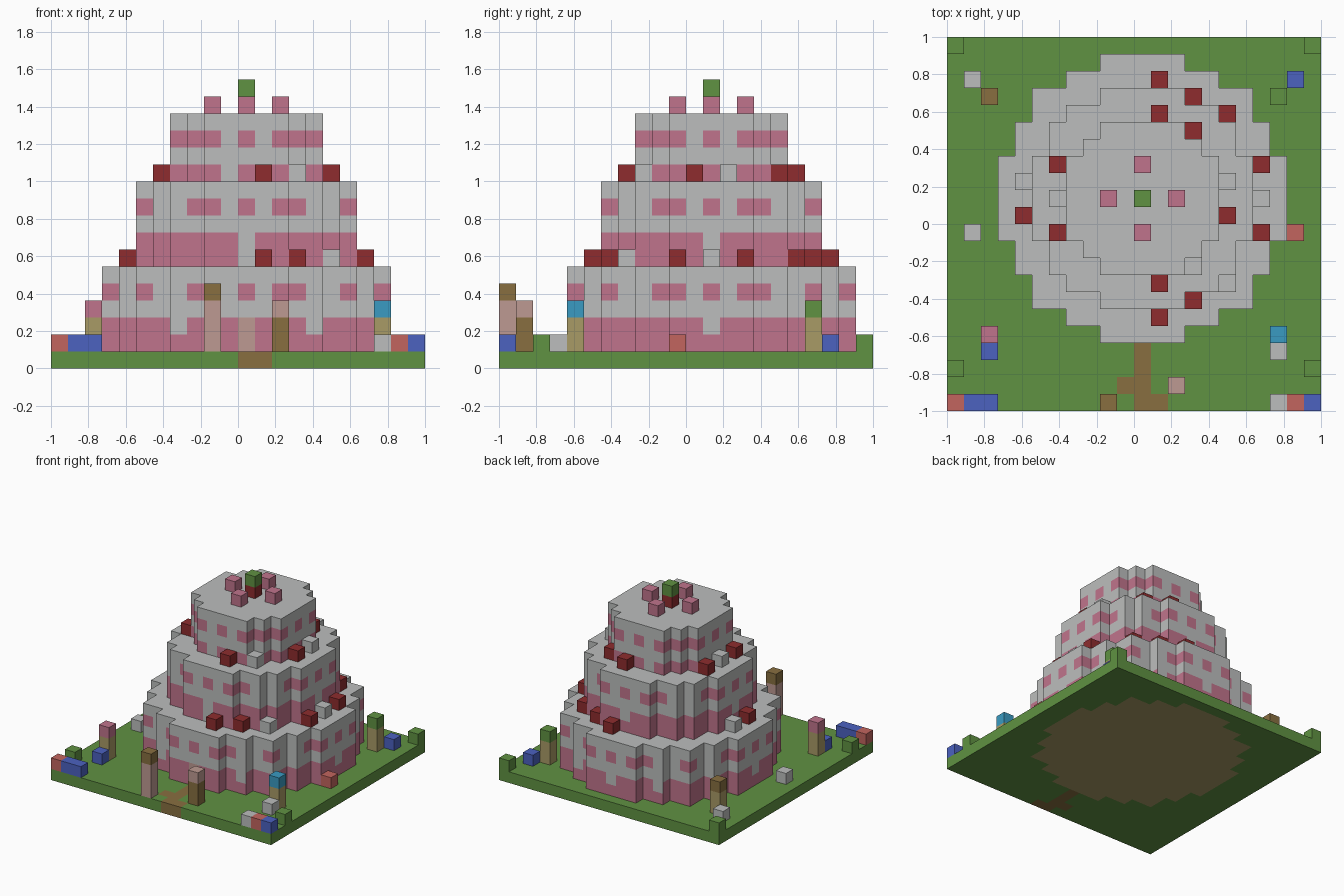
import bpy, bmesh
from mathutils import Vector

if "Cube" in bpy.data.objects:
    bpy.data.objects.remove(bpy.data.objects["Cube"], do_unlink=True)

N = 22            # blocks along the lawn
U = 2 / N         # block size
CX, CY = 11, 12   # block at the middle of the cake


def linear(c):
    c /= 255
    return c / 12.92 if c <= 0.04045 else ((c + 0.055) / 1.055) ** 2.4


def material(name, hexcode):
    rgb = [linear(v) for v in bytes.fromhex(hexcode)]
    m = bpy.data.materials.new(name)
    m.use_nodes = True
    m.diffuse_color = (*rgb, 1)
    m.node_tree.nodes["Principled BSDF"].inputs["Base Color"].default_value = (*rgb, 1)
    return m


PALETTE = {name: material(name, code) for name, code in {
    "white": "BCBEBD", "pink": "C0748C", "green": "609242", "cherry": "8E2C2E",
    "salmon": "C2655F", "blue": "4C62C0", "cyan": "3A9BC2", "tan": "A99B66",
    "brown": "886F40", "beige": "BE9A92"}.items()}

AXES = [Vector(v) for v in ((1, 0, 0), (0, 1, 0), (0, 0, 1))]


def build_blocks(name, cells, colour):
    """Outer skin of a set of blocks; colour(i, j, k, normal) names the material."""
    cells = set(cells)
    bm = bmesh.new()
    corners, names = {}, []

    def corner(p):
        key = tuple(round(c) for c in p)
        if key not in corners:
            corners[key] = bm.verts.new((key[0] * U - 1, key[1] * U - 1, key[2] * U))
        return corners[key]

    for cell in sorted(cells):
        for a in range(3):
            for side in (0, 1):
                n = AXES[a] * (2 * side - 1)
                if tuple(round(c) for c in Vector(cell) + n) in cells:
                    continue
                u, v = AXES[(a + 1) % 3], AXES[(a + 2) % 3]
                o = Vector(cell) + AXES[a] * side
                ring = [o, o + u, o + u + v, o + v]
                f = bm.faces.new([corner(p) for p in (ring if side else ring[::-1])])
                tint = colour(*cell, n)
                if tint not in names:
                    names.append(tint)
                f.material_index = names.index(tint)
    # Merge flat areas of one colour
    bmesh.ops.dissolve_limit(bm, angle_limit=0.01, verts=bm.verts[:], edges=bm.edges[:],
                             delimit={'MATERIAL'})
    mesh = bpy.data.meshes.new(name)
    bm.to_mesh(mesh)
    bm.free()
    for tint in names:
        mesh.materials.append(PALETTE[tint])
    ob = bpy.data.objects.new(name, mesh)
    bpy.context.collection.objects.link(ob)
    return ob


def stack(name, i, j, tints, level=1):
    """Column of single blocks, listed from the bottom up."""
    build_blocks(name, [(i, j, level + n) for n in range(len(tints))],
                 lambda i, j, k, n: tints[k - level])


def in_disc(i, j, radius):
    return (i - CX) ** 2 + (j - CY) ** 2 <= radius ** 2


# Lawn with the path and the earth below the cake
PATH = {(11, 0), (11, 1), (11, 2), (11, 3), (10, 1), (12, 0)}


def lawn_colour(i, j, k, n):
    if (i, j) in PATH:
        return "brown"
    return "tan" if in_disc(i, j, 8.5) else "green"


build_blocks("lawn", [(i, j, 0) for i in range(N) for j in range(N)], lawn_colour)


# Cake tiers: iced foot, scalloped edge, row of dots
def cake_tier(name, radius, bottom, height, foot, scallop, dots, gap):
    def colour(i, j, k, n):
        dx, dy = abs(i - CX), abs(j - CY)
        near = min(dx, dy)
        level = k - bottom
        if abs(n.z) > 0.5:
            return "white"
        if bottom == 1 and i == CX and n.y < -0.5 and level <= scallop:
            return "beige"      # door
        if level == scallop:
            notch = near == gap or (bottom == 1 and dx == 4 and abs(n.y) > 0.5)
            return "white" if notch else "pink"
        if level == foot:
            front_gap = bottom == 6 and i == CX and n.y < -0.5
            return "white" if front_gap else "pink"
        if level == dots:
            return "pink" if near in (0, 2, 3, 6) else "white"
        return "white"

    build_blocks(name, [(i, j, bottom + k) for i in range(N) for j in range(N)
                        for k in range(height) if in_disc(i, j, radius)], colour)


cake_tier("bottom_tier", 8.5, 1, 5, 0, 1, 3, 0)
cake_tier("middle_tier", 6.5, 6, 5, 0, 1, 3, 0)
cake_tier("top_tier", 4.5, 11, 4, 0, 0, 2, 1)

# Cherries and cream dabs on the two ledges
TOPPINGS = {
    ("cherry", 6): [(12, 19), (14, 18), (16, 17), (18, 14), (4, 11), (18, 10), (14, 6), (12, 5)],
    ("cherry", 11): [(12, 17), (14, 16), (6, 14), (16, 11), (6, 10), (12, 7)],
    ("white", 6): [(4, 13), (18, 12), (16, 7)],
    ("white", 11): [(16, 13), (6, 12), (14, 8)],
}
for (tint, level), spots in TOPPINGS.items():
    part = "cherry" if tint == "cherry" else "cream_dab"
    for i, j in spots:
        stack(part, i, j, [tint], level)

# Crown of the cake
stack("top_cherry", CX, CY, ["cherry", "green"], 15)
for di, dj in ((2, 0), (-2, 0), (0, 2), (0, -2)):
    stack("icing_rose", CX + di, CY + dj, ["pink"], 15)

# Lawn corner bushes
for i in (0, 21):
    for j in (2, 21):
        stack("bush", i, j, ["green"])

# Posts and lollipops around the cake
stack("tall_gate_post", 9, 0, ["beige", "beige", "beige", "brown"])
stack("short_gate_post", 13, 1, ["brown", "brown", "beige"])
for i, j, tint in ((2, 4, "pink"), (19, 4, "cyan"), (19, 18, "green"), (2, 18, "brown")):
    stack("lollipop", i, j, ["tan", "tan", tint])

# Loose sweets on the lawn
SWEETS = {
    "blue": [(1, 0), (2, 0), (21, 0), (2, 3), (20, 19)],
    "salmon": [(0, 0), (20, 0), (20, 10)],
    "white": [(19, 0), (19, 3), (1, 10), (1, 19)],
}
for tint, spots in SWEETS.items():
    for i, j in spots:
        stack(tint + "_sweet", i, j, [tint])
